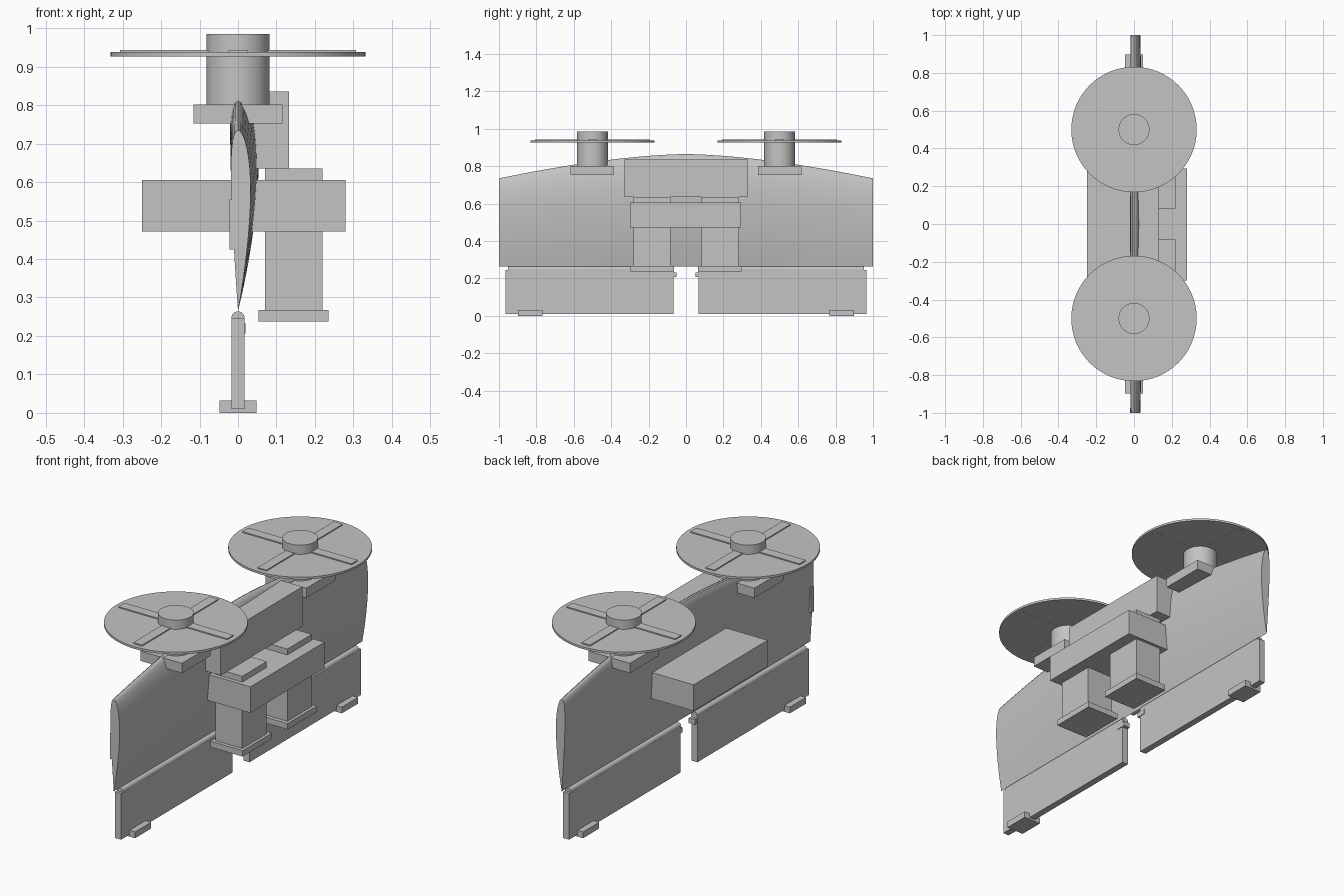
import bpy
import bmesh
import math
from mathutils import Matrix

cube = bpy.data.objects.get("Cube")
if cube:
    bpy.data.objects.remove(cube, do_unlink=True)

grey = bpy.data.materials.new("plain grey")
grey.use_nodes = True
grey.diffuse_color = (0.55, 0.55, 0.55, 1)
grey.node_tree.nodes["Principled BSDF"].inputs["Base Color"].default_value = grey.diffuse_color


def finish(name, bm, smooth=False):
    bmesh.ops.recalc_face_normals(bm, faces=bm.faces)
    mesh = bpy.data.meshes.new(name)
    bm.to_mesh(mesh)
    bm.free()
    mesh.materials.append(grey)
    obj = bpy.data.objects.new(name, mesh)
    bpy.context.collection.objects.link(obj)
    if smooth:
        bpy.ops.object.select_all(action="DESELECT")
        obj.select_set(True)
        bpy.context.view_layer.objects.active = obj
        bpy.ops.object.shade_smooth_by_angle(angle=math.radians(35))
    return obj


def box(name, x, y, z):
    bm = bmesh.new()
    bmesh.ops.create_cube(bm, size=1)
    for v in bm.verts:
        v.co = [a + (b - a) * (c + 0.5) for (a, b), c in zip((x, y, z), v.co)]
    return finish(name, bm)


def cylinder(name, centre, radius, length, along_y=False, sides=64):
    bm = bmesh.new()
    turn = Matrix.Rotation(math.pi / 2, 4, "X") if along_y else Matrix()
    bmesh.ops.create_cone(bm, cap_ends=True, segments=sides, radius1=radius, radius2=radius,
                          depth=length, matrix=Matrix.Translation(centre) @ turn)
    return finish(name, bm, True)


# Cambered wing standing on its trailing edge, leading edge bowed upward
def airfoil(thick, camber, steps=20):
    def half(t):
        return 5 * thick * (0.2969 * t ** 0.5 - 0.126 * t - 0.3516 * t**2
                            + 0.2843 * t**3 - 0.1036 * t**4)

    def mean(t):
        p = 0.4
        if t < p:
            return camber / p**2 * (2 * p * t - t * t)
        return camber / (1 - p)**2 * (1 - 2 * p + 2 * p * t - t * t)
    ts = [(1 - math.cos(math.pi * i / steps)) / 2 for i in range(steps + 1)]
    outer = [(mean(t) + half(t), t) for t in reversed(ts)]
    inner = [(mean(t) - half(t), t) for t in ts[1:-1]]
    return outer + inner


bm = bmesh.new()
stations = 32
rings = []
for i in range(stations + 1):
    y = -1 + 2 * i / stations
    top = 0.865 - 0.13 * abs(y) ** 1.6
    chord = top - 0.265
    section = airfoil(0.12 - 0.012 * abs(y), 0.031 - 0.014 * abs(y))
    rings.append([bm.verts.new((d * chord, y, top - t * chord)) for d, t in section])
for a, b in zip(rings, rings[1:]):
    for j in range(len(a)):
        k = (j + 1) % len(a)
        bm.faces.new((a[j], a[k], b[k], b[j]))
bm.faces.new(rings[0])
bm.faces.new(rings[-1])
finish("wing", bm, True)

# Central equipment
box("crossing_block", (-0.25, 0.28), (-0.3, 0.295), (0.472, 0.605))
box("upper_housing", (0, 0.133), (-0.33, 0.33), (0.635, 0.835))
box("tip_plate", (-0.022, -0.01), (-1, -0.975), (0.425, 0.555))

# Parts repeated on both halves of the span
for side, s in (("left", 1), ("right", -1)):
    def span(a, b):
        return tuple(sorted((s * a, s * b)))

    box(f"{side}_pod", (0.07, 0.22), span(0.083, 0.28), (0.25, 0.635))
    box(f"{side}_pod_base", (0.053, 0.235), span(0.063, 0.298), (0.237, 0.267))

    # Control flap with hinge, horn and landing pad
    box(f"{side}_flap", (-0.017, 0.017), span(0.067, 0.965), (0.01, 0.245))
    cylinder(f"{side}_hinge", (0, s * 0.508, 0.247), 0.017, 0.885, True, 24)
    box(f"{side}_horn", (-0.015, 0.02), span(0.05, 0.1), (0.207, 0.232))
    box(f"{side}_landing_pad", (-0.048, 0.048), span(0.767, 0.897), (0, 0.032))

    # Motor with rotor disc and crossed blades
    box(f"{side}_motor_mount", (-0.116, 0.116), span(0.385, 0.617), (0.752, 0.802))
    cylinder(f"{side}_motor", (0, s * 0.5, 0.892), 0.082, 0.185)
    cylinder(f"{side}_rotor_disc", (0, s * 0.5, 0.932), 0.332, 0.011)
    box(f"{side}_blade_across", (-0.307, 0.307), span(0.475, 0.525), (0.926, 0.943))
    box(f"{side}_blade_along", (-0.025, 0.025), span(0.193, 0.807), (0.926, 0.943))
